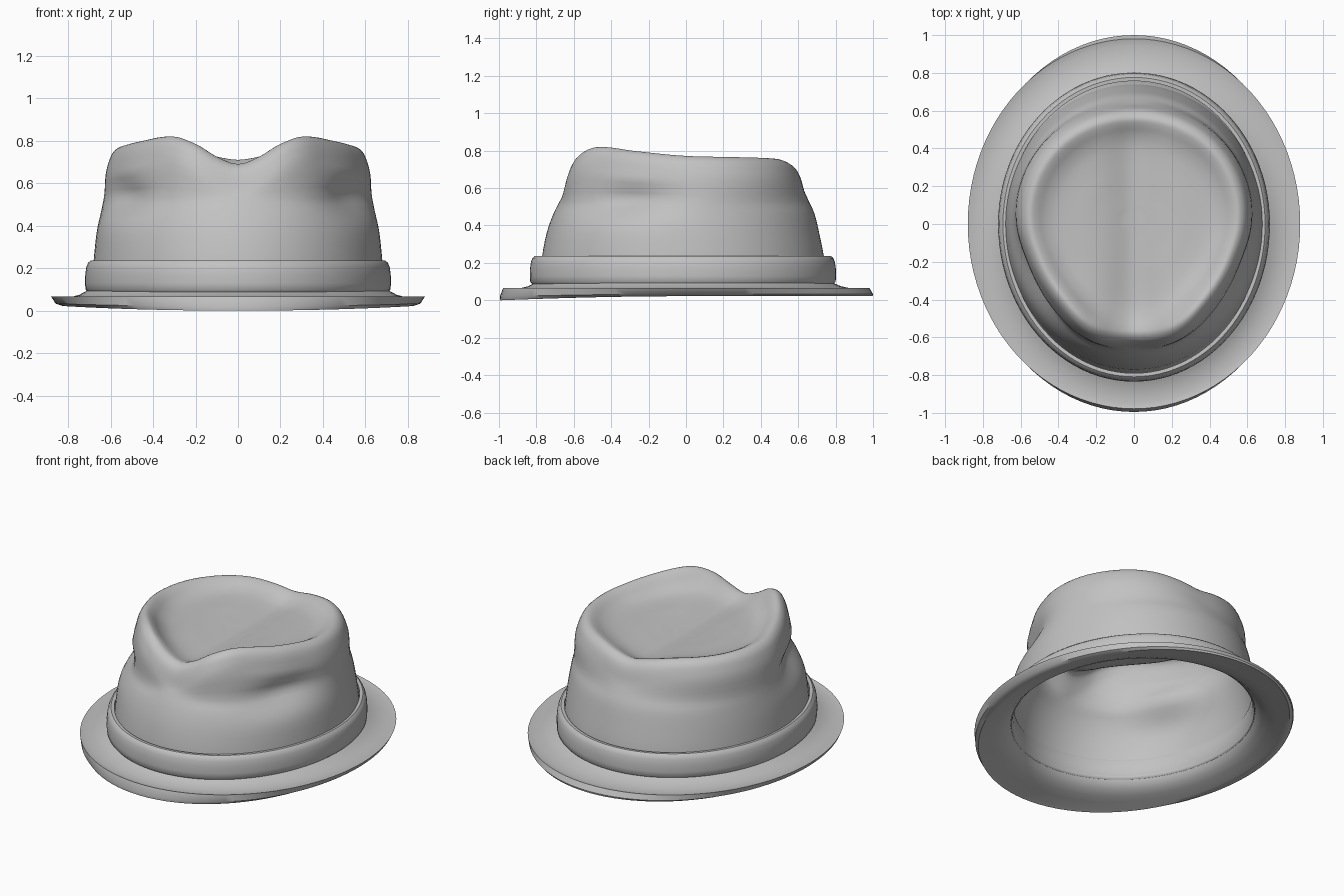
import bpy, bmesh, math

if "Cube" in bpy.data.objects:
    bpy.data.objects.remove(bpy.data.objects["Cube"])

felt = bpy.data.materials.new("grey_felt")
felt.diffuse_color = (0.54, 0.54, 0.54, 1)
felt.use_nodes = True
felt.node_tree.nodes["Principled BSDF"].inputs["Base Color"].default_value = felt.diffuse_color
SEG = 96


def lerp_table(table, t):
    """Smooth (Catmull-Rom) lookup in a short list of (t, value)."""
    n = len(table)
    for i in range(n - 1):
        t0, v0 = table[i]
        t1, v1 = table[i + 1]
        if t <= t1 or i == n - 2:
            u = min(max((t - t0) / (t1 - t0), 0), 1)
            ta, va = table[i - 1] if i else (2 * t0 - t1, v1)
            tb, vb = table[i + 2] if i < n - 2 else (2 * t1 - t0, v0)
            m0 = (v1 - va) / (t1 - ta) * (t1 - t0)
            m1 = (vb - v0) / (tb - t0) * (t1 - t0)
            return (v0 * (2*u**3 - 3*u*u + 1) + m0 * (u**3 - 2*u*u + u)
                    + v1 * (3*u*u - 2*u**3) + m1 * (u**3 - u*u))


def oval(a, front, back, ang):
    """Point on an egg-shaped ring; ang = 0 at the front."""
    y = -math.cos(ang)
    return a * math.sin(ang), y * (front if y < 0 else back)


def loft(name, rings, tip=None, closed=False):
    """Skin a list of rings, with an optional centre point."""
    bm = bmesh.new()
    rows = [[bm.verts.new(p) for p in ring] for ring in rings]
    pairs = list(zip(rows, rows[1:]))
    if closed:
        pairs.append((rows[-1], rows[0]))
    for lo, hi in pairs:
        for i in range(SEG):
            j = (i + 1) % SEG
            bm.faces.new((lo[i], lo[j], hi[j], hi[i]))
    if tip:
        c = bm.verts.new(tip)
        for i in range(SEG):
            bm.faces.new((rows[-1][i], rows[-1][(i + 1) % SEG], c))
    bmesh.ops.recalc_face_normals(bm, faces=bm.faces)
    me = bpy.data.meshes.new(name)
    bm.to_mesh(me)
    bm.free()
    ob = bpy.data.objects.new(name, me)
    bpy.context.collection.objects.link(ob)
    me.materials.append(felt)
    bpy.ops.object.select_all(action='DESELECT')
    ob.select_set(True)
    bpy.context.view_layer.objects.active = ob
    bpy.ops.object.shade_smooth_by_angle(angle=math.radians(40))
    return ob


ANGLES = [2 * math.pi * i / SEG for i in range(SEG)]

# Crown: egg-shaped wall, pinched rim, bowl with a lengthwise crease
RIM_R = [(0, .63), (20, .635), (45, .585), (70, .575), (90, .597),
         (110, .612), (135, .618), (160, .612), (180, .608)]
CREST_Z = [(0, .69), (10, .725), (20, .785), (33, .82), (60, .797),
           (90, .772), (120, .765), (150, .755), (167, .73), (180, .71)]
WALL = [(.11, .688, .778, .748), (.23, .68, .77, .738), (.36, .667, .745, .712),
        (.46, .652, .71, .688), (.53, .643, .675, .657)]
# bowl rings: share of rim radius, and how far up towards the crest
BOWL = [(.86, .82), (.79, .45), (.70, .17), (.58, .06), (.42, .03), (.25, .01), (.11, 0)]


def bowl_floor(x):
    """Two gentle lobes with a crease between them."""
    return .652 + .05 * (1 - math.exp(-(x / .13) ** 2))


def crown_column(ang):
    deg = math.degrees(min(ang, 2 * math.pi - ang))
    rim, crest = lerp_table(RIM_R, deg), lerp_table(CREST_Z, deg)
    sx, sy = math.sin(ang), -math.cos(ang)
    col = [(*oval(a, f, b, ang), z) for z, a, f, b in WALL]
    # shoulder and crest
    for k, z in ((1.04, crest - .125), (1.01, crest - .06),
                 (.975, crest - .02), (.92, crest)):
        col.append((sx * rim * k, sy * rim * k, z))
    for k, up in BOWL:
        low = bowl_floor(sx * rim * k)
        col.append((sx * rim * k, sy * rim * k, low + up * (crest - low)))
    # smooth the column into more rings
    axes = [[(i, p[c]) for i, p in enumerate(col)] for c in range(3)]
    out = []
    steps = 3 * (len(col) - 1)
    for s in range(steps + 1):
        t = s / 3
        x, y, z = (lerp_table(ax, t) for ax in axes)
        # side pinch near the front, sharper along its upper edge
        if t < 7.5:
            h = (z - .545) / (.06 if z > .545 else .095)
            d = math.exp(-((deg - 61) / 23) ** 2 - h * h) * .078
            r = math.hypot(x, y)
            x, y = x * (1 - d / r), y * (1 - d / r)
        out.append((x, y, z))
    return out


columns = [crown_column(a) for a in ANGLES]
crown = loft("crown", [list(r) for r in zip(*columns)], tip=(0, 0, bowl_floor(0)))
shell = crown.modifiers.new("thickness", 'SOLIDIFY')
shell.thickness = .02
shell.offset = -1

# Hat band: rounded strip around the crown base
BAND = [(-.045, .12), (-.012, .088), (-.002, .10), (.0, .13), (-.001, .17),
        (-.006, .205), (-.014, .225), (-.026, .236), (-.045, .235)]
loft("hat_band", [[(*oval(.72 + d, .835 + d, .802 + d, a), z) for a in ANGLES]
                  for d, z in BAND], closed=True)


# Brim: flat oval with a turned-down lip, undercut at the sides
def brim_ring(k, z, lip, end_cut=0, side_cut=0):
    """k = 0 at the crown, 1 at the outer edge; lip blends in the lip height."""
    ring = []
    for a in ANGLES:
        c, s = math.cos(a), math.sin(a)
        low = .022 - .022 * c * c if c > 0 else .022
        kk = k - end_cut * c * c - side_cut * s * s
        x, y = oval(.665 + .215 * kk, .755 + .24 * kk, .725 + .275 * kk, a)
        ring.append((x, y, z * (1 - lip) + low * lip))
    return ring


BRIM = [(.08, .2, 0), (.16, .1, 0), (.25, .09, 0), (.38, .075, 0), (.6, .062, 0),
        (.8, .06, 0), (.92, .063, 0, .03), (1, .066, 0, .07), (1, .05, .6, 0, .1),
        (.99, .05, 1, 0, .24), (.9, .045, .8, 0, .25), (.6, .047, .4, 0, .08),
        (.38, .052, .15), (.2, .066, 0), (.05, .10, 0), (-.02, .15, 0),
        (-.045, .22, 0), (-.01, .24, 0)]
loft("brim", [brim_ring(*p) for p in BRIM], closed=True)
